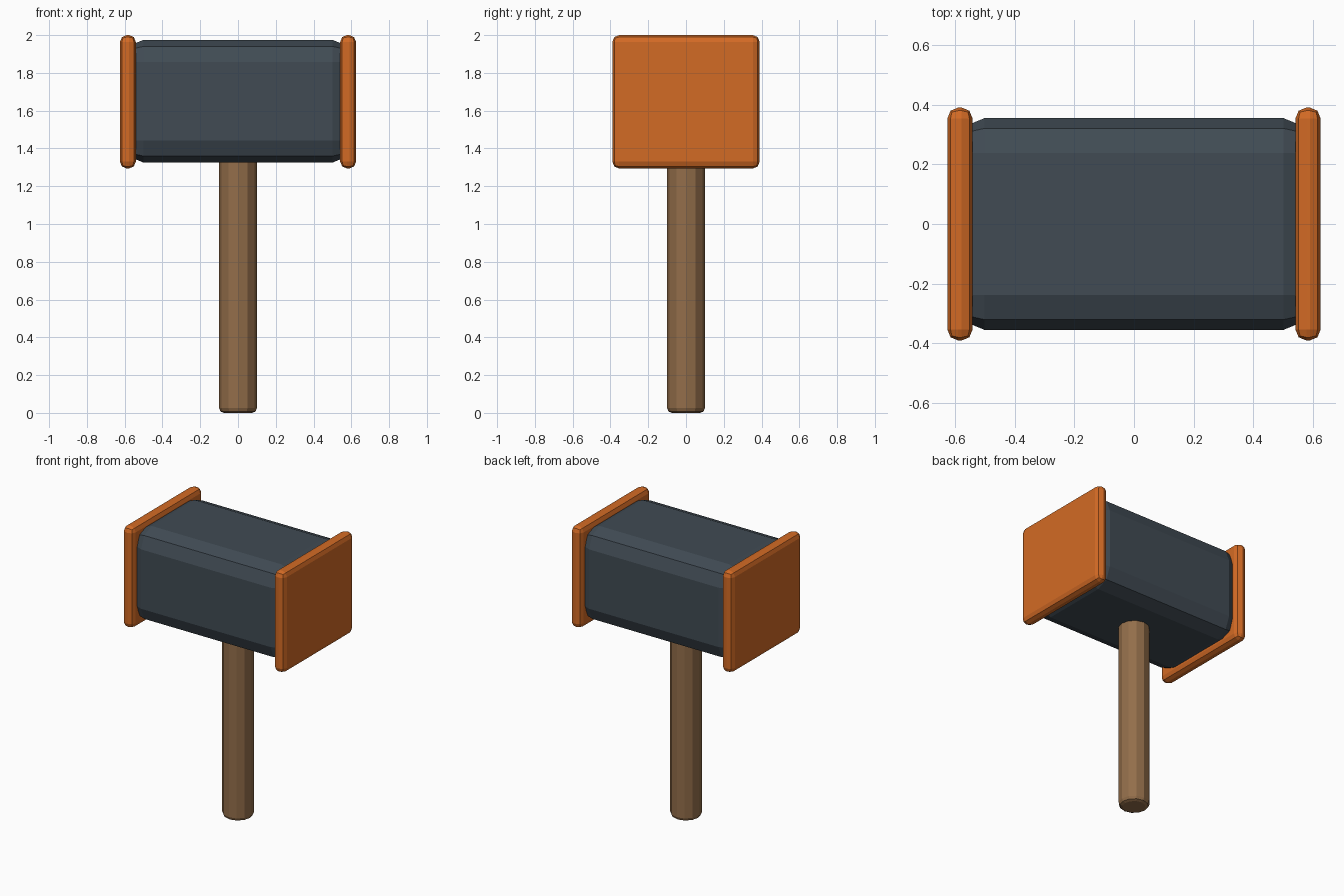
import bpy

cube = bpy.data.objects.get("Cube")
if cube:
    bpy.data.objects.remove(cube, do_unlink=True)


def material(name, rgb):
    m = bpy.data.materials.new(name)
    m.use_nodes = True
    m.diffuse_color = (*rgb, 1)
    m.node_tree.nodes["Principled BSDF"].inputs["Base Color"].default_value = (*rgb, 1)
    return m


slate = material("slate_grey", (0.052, 0.07, 0.088))
orange = material("orange", (0.65, 0.145, 0.018))
wood = material("brown_wood", (0.29, 0.155, 0.068))


def finish(obj, name, mat, bevel, segments):
    """Name, colour and bevel a part, keeping its faces flat."""
    obj.name = name
    obj.data.name = name
    obj.data.materials.append(mat)
    mod = obj.modifiers.new("rounded_edges", "BEVEL")
    mod.width = bevel
    mod.segments = segments
    mod.limit_method = "ANGLE"
    mod.angle_limit = 0.8


def box(name, center, size, mat, bevel):
    bpy.ops.mesh.primitive_cube_add(size=1, location=center)
    obj = bpy.context.object
    obj.scale = size
    bpy.ops.object.transform_apply(location=False, rotation=False, scale=True)
    finish(obj, name, mat, bevel, 2)


# Head block, its rounded ends sunk into the striking plates
box("head_block", (0, 0, 1.65), (1.236, 0.71, 0.65), slate, 0.118)

# Striking plates at both ends
for side, name in ((1, "left_plate"), (-1, "right_plate")):
    box(name, (side * 0.583, 0, 1.647), (0.084, 0.78, 0.706), orange, 0.036)

# Round handle running up into the head
bpy.ops.mesh.primitive_cylinder_add(vertices=12, radius=0.1, depth=1.5,
                                    location=(0, 0, 0.75))
finish(bpy.context.object, "handle", wood, 0.025, 2)
